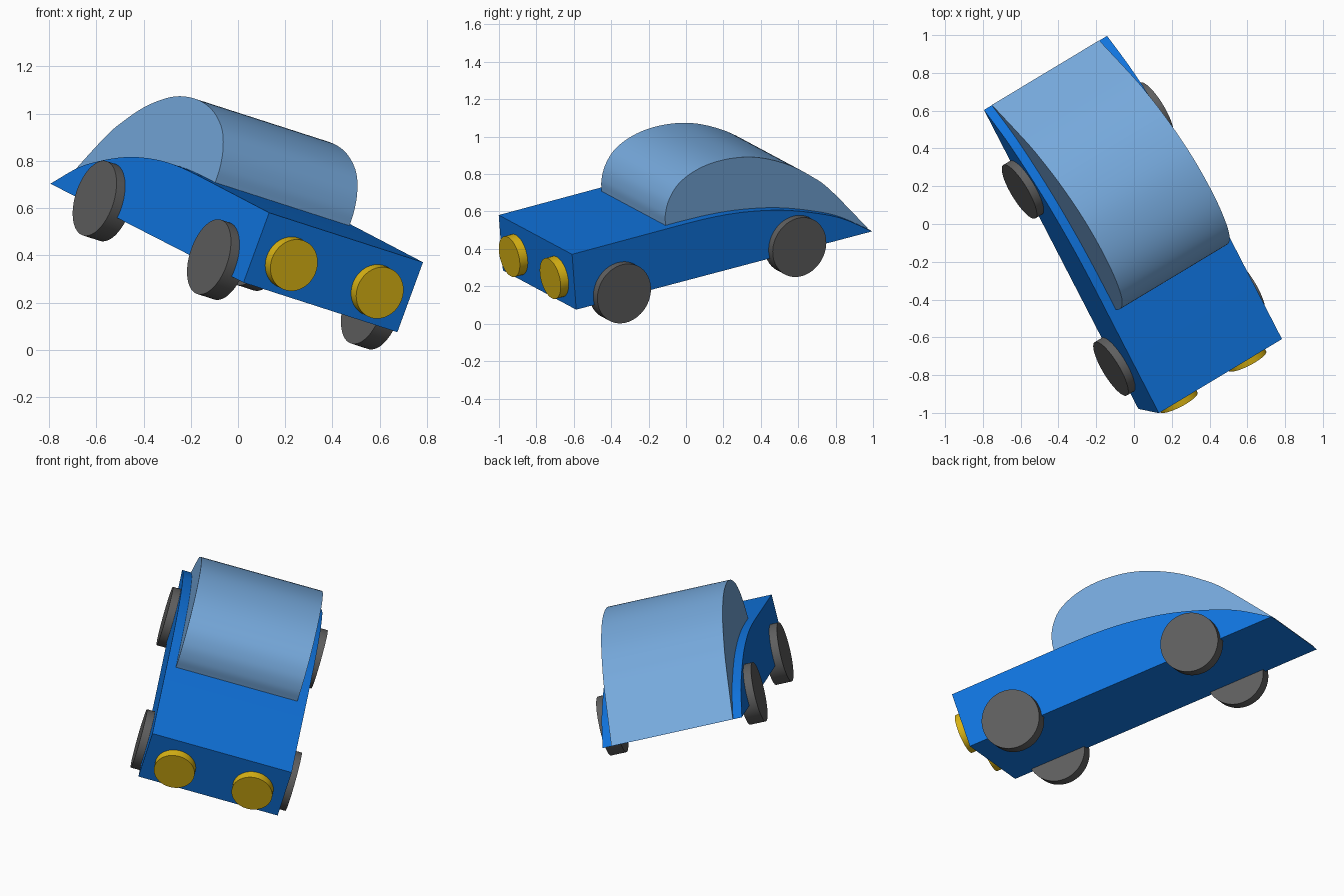
import bpy, bmesh, math
from mathutils import Matrix, Vector

if "Cube" in bpy.data.objects:
    bpy.data.objects.remove(bpy.data.objects["Cube"])

# Car frame: x across, y from nose to tail, z up; origin at the lower nose edge
side = Vector((0.826, 0.497, -0.266)).normalized()
up = side.cross(Vector((-0.4454, 0.8656, 0.2284))).normalized()
back = up.cross(side)
FRAME = Matrix.Translation((0.349, -0.783, 0.18)) @ Matrix((side, back, up)).transposed().to_4x4()


def material(name, rgb):
    lin = [((c / 255 + 0.055) / 1.055) ** 2.4 if c > 10 else c / 255 / 12.92 for c in rgb]
    m = bpy.data.materials.new(name)
    m.diffuse_color = (*lin, 1)
    m.use_nodes = True
    m.node_tree.nodes["Principled BSDF"].inputs["Base Color"].default_value = m.diffuse_color
    return m


BLUE = material("body blue", (16, 117, 224))
PALE = material("cabin pale blue", (118, 169, 220))
GREY = material("tyre grey", (95, 95, 95))
YELLOW = material("lamp yellow", (218, 180, 20))


def finish(name, bm, mat):
    bmesh.ops.recalc_face_normals(bm, faces=bm.faces)
    bm.transform(FRAME)
    me = bpy.data.meshes.new(name)
    bm.to_mesh(me)
    bm.free()
    me.materials.append(mat)
    me.shade_smooth()
    me.set_sharp_from_angle(angle=math.radians(32))
    bpy.context.collection.objects.link(bpy.data.objects.new(name, me))


def smooth_curve(pts, steps=6):
    # Catmull-Rom curve through the profile points
    p = [Vector(q) for q in pts]
    p = [2 * p[0] - p[1]] + p + [2 * p[-1] - p[-2]]
    out = []
    for a, b, c, d in zip(p, p[1:], p[2:], p[3:]):
        for i in range(steps):
            t = i / steps
            out.append(0.5 * (2 * b + (c - a) * t + (2 * a - 5 * b + 4 * c - d) * t * t
                              + (3 * b - a - 3 * c + d) * t ** 3))
    return out + [p[-2]]


def extrude_profile(name, profile, half, mat):
    bm = bmesh.new()
    face = bm.faces.new([bm.verts.new((-half, y, z)) for y, z in profile])
    ext = bmesh.ops.extrude_face_region(bm, geom=[face], use_keep_orig=True)
    moved = [v for v in ext["geom"] if isinstance(v, bmesh.types.BMVert)]
    bmesh.ops.translate(bm, verts=moved, vec=(2 * half, 0, 0))
    finish(name, bm, mat)


def disc(name, centre, axis, radius, depth, mat):
    bm = bmesh.new()
    rot = Matrix.Rotation(math.pi / 2, 4, axis)
    bmesh.ops.create_cone(bm, cap_ends=True, segments=64, radius1=radius, radius2=radius,
                          depth=depth, matrix=Matrix.Translation(centre) @ rot)
    finish(name, bm, mat)


# Wedge body with a curved tail
body_top = smooth_curve([(0.7, 0.319), (0.85, 0.316), (1.0, 0.305), (1.15, 0.283), (1.3, 0.25),
                         (1.47, 0.195), (1.65, 0.118), (1.83, 0)])
extrude_profile("body", [(0, 0), (0, 0.316)] + body_top, 0.3945, BLUE)

# Rounded cabin sweeping down to the tail
roof = smooth_curve([(0.606, 0.316), (0.612, 0.385), (0.643, 0.463), (0.709, 0.535), (0.82, 0.583),
                     (0.95, 0.6), (1.1, 0.587), (1.237, 0.547), (1.387, 0.471), (1.51, 0.38),
                     (1.62, 0.275), (1.832, 0.003)])
extrude_profile("cabin", [(0.606, 0.2)] + roof, 0.344, PALE)

# Wheels and headlights, mirrored left and right
for s, label in ((-1, "left"), (1, "right")):
    disc(f"front_wheel_{label}", (s * 0.3945, 0.274, 0.037), 'Y', 0.165, 0.088, GREY)
    disc(f"rear_wheel_{label}", (s * 0.3945, 1.358, 0.037), 'Y', 0.165, 0.088, GREY)
    disc(f"headlight_{label}", (s * 0.22, 0, 0.14), 'X', 0.112, 0.098, YELLOW)
